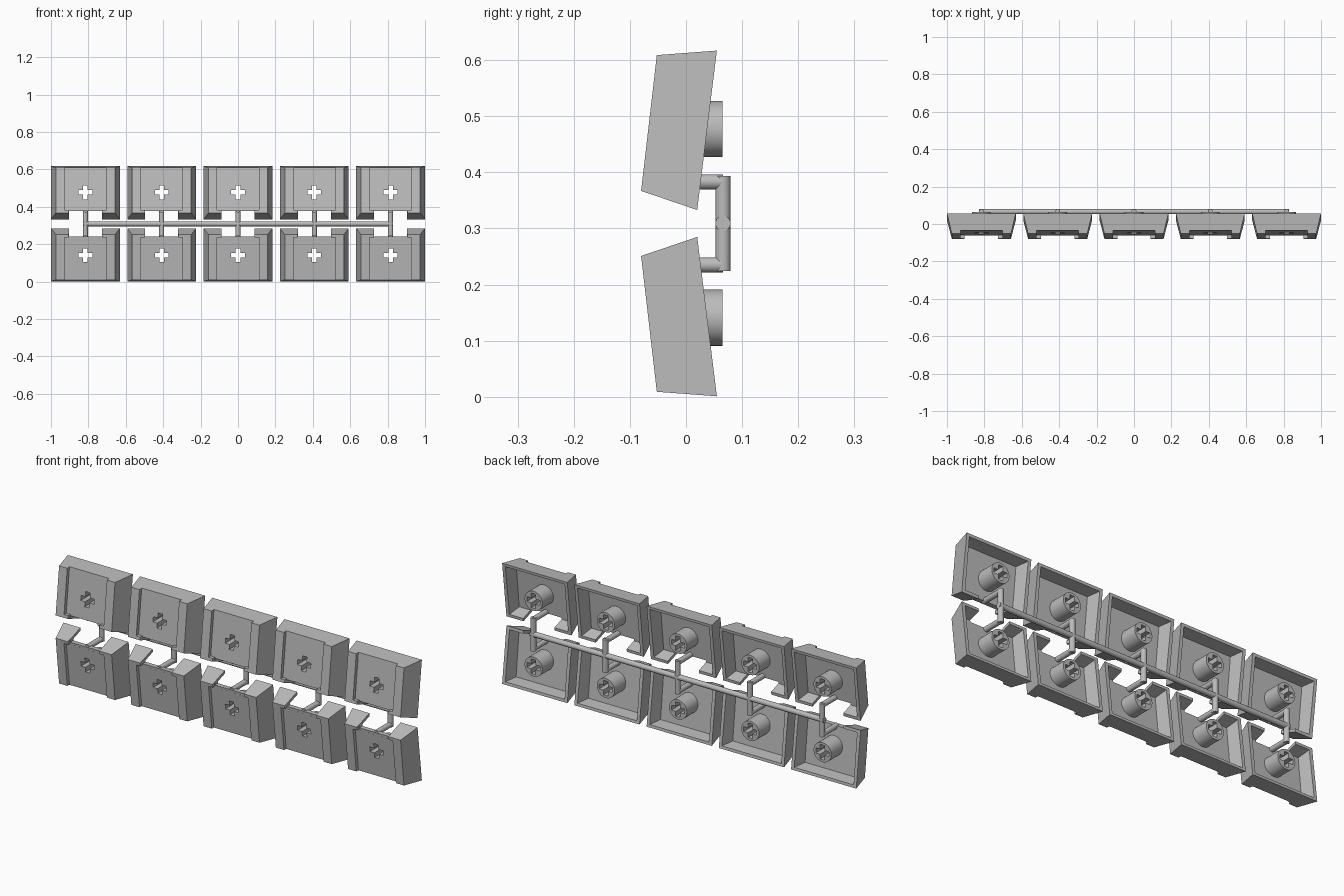
import bpy, bmesh, math
from mathutils import Vector

if "Cube" in bpy.data.objects:
    bpy.data.objects.remove(bpy.data.objects["Cube"])

MID = 0.309        # height of the mirror plane between the two rows
PITCH = 0.408      # spacing of the caps
STEM_Z = 0.168     # stem height above the mirror plane

grey = bpy.data.materials.new("plain grey plastic")
grey.use_nodes = True
colour = (0.5, 0.5, 0.5, 1)
grey.diffuse_color = colour
grey.node_tree.nodes["Principled BSDF"].inputs["Base Color"].default_value = colour


def finish(bm, name):
    """Turn a bmesh into a linked object."""
    bmesh.ops.recalc_face_normals(bm, faces=bm.faces)
    mesh = bpy.data.meshes.new(name)
    bm.to_mesh(mesh)
    bm.free()
    mesh.materials.append(grey)
    ob = bpy.data.objects.new(name, mesh)
    bpy.context.collection.objects.link(ob)
    ob.location.z = MID
    return ob


def smooth(mesh):
    mesh.shade_smooth()
    mesh.set_sharp_from_angle(angle=math.radians(30))


def block(name, profile, widths, side):
    """Loft a y-z profile across x; widths holds a half width per point."""
    bm = bmesh.new()
    loops = [[bm.verts.new((sx * w, y, z * side)) for (y, z), w in zip(profile, widths)]
             for sx in (-1, 1)]
    for loop in loops:
        bm.faces.new(loop)
    n = len(profile)
    for i in range(n):
        j = (i + 1) % n
        bm.faces.new((loops[0][i], loops[0][j], loops[1][j], loops[1][i]))
    return finish(bm, name)


def rod(name, start, end, radius, segments=32):
    """Cylinder between two points."""
    start, end = Vector(start), Vector(end)
    axis = end - start
    bm = bmesh.new()
    bmesh.ops.create_cone(bm, cap_ends=True, segments=segments, radius1=radius,
                          radius2=radius, depth=axis.length)
    bmesh.ops.rotate(bm, verts=bm.verts, matrix=axis.to_track_quat('Z', 'Y').to_matrix())
    bmesh.ops.translate(bm, verts=bm.verts, vec=(start + end) / 2)
    ob = finish(bm, name)
    smooth(ob.data)
    return ob


def cross(name, arm, half, side):
    """Plus-shaped prism along y."""
    a, h = arm, half
    quarter = [(a, -h), (a, h), (h, h)]
    points = []
    for _ in range(4):
        points += quarter
        quarter = [(-z, x) for x, z in quarter]
    bm = bmesh.new()
    face = bm.faces.new([bm.verts.new((x, -0.15, STEM_Z * side + z)) for x, z in points])
    out = bmesh.ops.extrude_face_region(bm, geom=[face])
    bmesh.ops.translate(bm, vec=(0, 0.3, 0),
                        verts=[v for v in out["geom"] if isinstance(v, bmesh.types.BMVert)])
    return finish(bm, name)


def make_cap(side):
    """One hollow cap; side is 1 for the upper row and -1 for the lower row."""
    cap = block("cap", [(-0.052, 0.300), (0.055, 0.308), (0.020, 0.024), (-0.080, 0.058)],
                (0.158, 0.184, 0.184, 0.158), side)
    cavity = block("cavity", [(-0.012, 0.289), (0.075, 0.2955), (0.075, 0.021), (-0.037, 0.059)],
                   (0.152, 0.173, 0.178, 0.152), side)
    recess = block("recess", [(-0.12, 0.074), (-0.060, 0.074), (-0.0305, 0.33), (-0.12, 0.33)],
                   [0.112] * 4, side)
    lip = block("lip", [(-0.12, 0.03), (-0.065, 0.03), (-0.059, 0.08), (-0.12, 0.08)],
                [0.089] * 4, side)
    notch = block("notch", [(-0.12, 0), (0.08, 0), (0.08, 0.068), (-0.12, 0.068)],
                  [0.088] * 4, side)
    stem = rod("stem", (0, -0.04, STEM_Z * side), (0, 0.065, STEM_Z * side), 0.05, 48)
    slot = cross("slot", 0.037, 0.0125, side)
    tools = [(cavity, 'DIFFERENCE'), (recess, 'DIFFERENCE'), (lip, 'DIFFERENCE'),
             (notch, 'DIFFERENCE'), (stem, 'UNION'), (slot, 'DIFFERENCE')]
    for tool, operation in tools:
        mod = cap.modifiers.new(tool.name, 'BOOLEAN')
        mod.object, mod.operation, mod.solver = tool, operation, 'EXACT'
    bpy.context.view_layer.update()
    graph = bpy.context.evaluated_depsgraph_get()
    mesh = bpy.data.meshes.new_from_object(cap.evaluated_get(graph))
    smooth(mesh)
    for ob in [cap] + [tool for tool, _ in tools]:
        bpy.data.objects.remove(ob)
    return mesh


# Two rows of five caps
for row, side in (("upper", 1), ("lower", -1)):
    mesh = make_cap(side)
    mesh.name = row + "_cap"
    for i in range(5):
        ob = bpy.data.objects.new(f"{row}_cap_{i + 1}", mesh)
        ob.location = ((i - 2) * PITCH, 0, MID)
        bpy.context.collection.objects.link(ob)

# Connecting frame behind the caps
BAR_Y, REACH, R = 0.066, 0.071, 0.0135
for i in range(5):
    x = (i - 2) * PITCH
    rod(f"frame_upright_{i + 1}", (x, BAR_Y, -REACH - R), (x, BAR_Y, REACH + R), R)
    for row, side in (("upper", 1), ("lower", -1)):
        z = (REACH + 0.003) * side
        rod(f"{row}_frame_peg_{i + 1}", (x, -0.05, z), (x, BAR_Y, z), R)
rod("frame_crossbar", (-2 * PITCH - R, BAR_Y, 0), (2 * PITCH + R, BAR_Y, 0), R)
